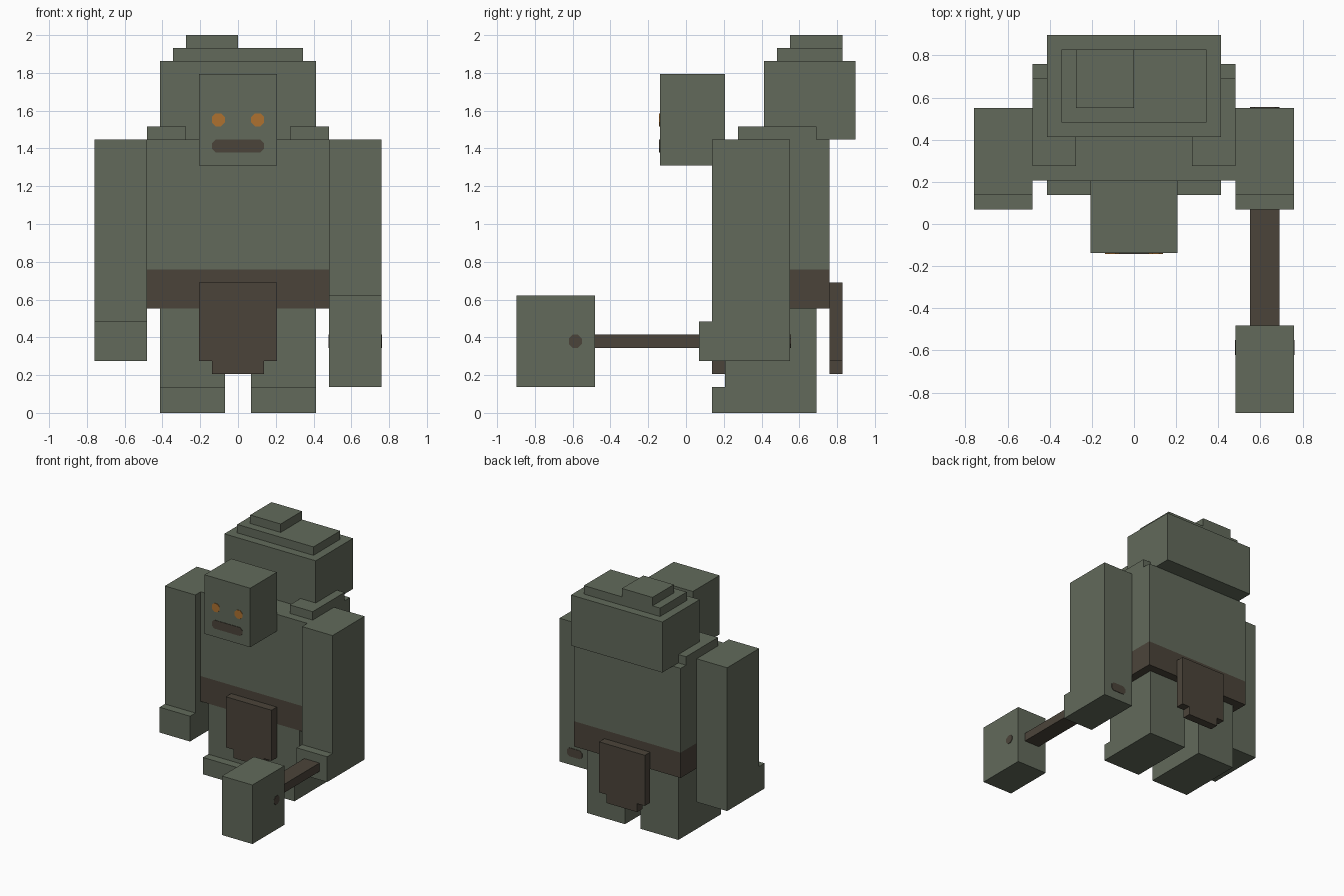
import bpy
import bmesh

if "Cube" in bpy.data.objects:
    bpy.data.objects.remove(bpy.data.objects["Cube"], do_unlink=True)

U = 2 / 29  # one grid unit: the model is 29 units tall


def srgb(r, g, b):
    conv = lambda c: c / 12.92 if c <= 0.04045 else ((c + 0.055) / 1.055) ** 2.4
    return tuple(conv(v / 255) for v in (r, g, b)) + (1.0,)


def material(name, colour):
    mat = bpy.data.materials.new(name)
    mat.use_nodes = True
    mat.diffuse_color = colour
    bsdf = next(n for n in mat.node_tree.nodes if n.type == 'BSDF_PRINCIPLED')
    bsdf.inputs["Base Color"].default_value = colour
    bsdf.inputs["Roughness"].default_value = 0.9
    return mat


STONE = material("mossy stone", srgb(98, 106, 91))
BROWN = material("dark brown", srgb(75, 68, 58))
ORANGE = material("eye orange", srgb(174, 113, 48))


def finish(name, bm, mat):
    bmesh.ops.recalc_face_normals(bm, faces=bm.faces)
    mesh = bpy.data.meshes.new(name)
    bm.to_mesh(mesh)
    bm.free()
    mesh.materials.append(mat)
    obj = bpy.data.objects.new(name, mesh)
    bpy.context.collection.objects.link(obj)
    return obj


def box(name, xr, yr, zr, mat=STONE):
    """Block between the given ranges, in grid units."""
    bm = bmesh.new()
    bmesh.ops.create_cube(bm, size=1)
    for v in bm.verts:
        v.co = [U * r[1 if c > 0 else 0] for c, r in zip(v.co, (xr, yr, zr))]
    return finish(name, bm, mat)


def plate(name, axis, centre, width, height, out, mat, cut=0.29):
    """Thin painted plate with clipped corners, raised along axis x or y."""
    bm = bmesh.new()
    w, h = width / 2, height / 2
    outline = [(w, h - cut), (w - cut, h), (cut - w, h), (-w, h - cut),
               (-w, cut - h), (cut - w, -h), (w - cut, -h), (w, cut - h)]
    cx, cy, cz = (c * U for c in centre)
    depth = 0.004 * out
    if axis == 'y':
        pts = [(cx + a * U, cy, cz + b * U) for a, b in outline]
        move = (0, depth, 0)
    else:
        pts = [(cx, cy + a * U, cz + b * U) for a, b in outline]
        move = (depth, 0, 0)
    face = bm.faces.new([bm.verts.new(p) for p in pts])
    ext = bmesh.ops.extrude_face_region(bm, geom=[face], use_keep_orig=True)
    bmesh.ops.translate(bm, vec=move, verts=[
        g for g in ext["geom"] if isinstance(g, bmesh.types.BMVert)])
    return finish(name, bm, mat)


# Body and belt
box("torso", (-7, 7), (3, 11), (11, 21))
box("belt", (-7, 7), (3, 11), (8, 11), BROWN)

# Head with mouth
box("head", (-3, 3), (-2, 3), (19, 26))
plate("mouth", 'y', (0, -2, 20.5), 4, 1, -1, BROWN)

# Stepped rock on the back
box("back_rock", (-6, 6), (6, 13), (21, 27))
box("back_rock_step", (-5, 5), (7, 12), (27, 28))
box("back_rock_peak", (-4, 0), (8, 12), (28, 29))

# Mirrored limbs, shoulder slabs and eyes
for side, s in (("left", 1), ("right", -1)):
    span = lambda a, b: tuple(sorted((a * s, b * s)))
    box(side + "_arm", span(7, 11), (2, 8), (4, 21))
    box(side + "_hand", span(7, 11), (1, 2), (4, 7))
    box(side + "_leg", span(1, 6), (3, 10), (0, 8))
    box(side + "_foot", span(1, 6), (2, 3), (0, 2))
    box(side + "_shoulder_slab", span(4, 7), (4, 10), (21, 22))
    plate(side + "_eye", 'y', (1.5 * s, -2, 22.5), 1, 1, -1, ORANGE)

# Loincloth flaps
for place, y in (("front", 2), ("back", 11)):
    box(place + "_cloth", (-3, 3), (y, y + 1), (4, 10), BROWN)
    box(place + "_cloth_tip", (-2, 2), (y, y + 1), (3, 4), BROWN)

# Hammer held in the left hand
box("hammer_head", (7, 11), (-13, -7), (2, 9))
box("hammer_handle", (8, 10), (-7, 1), (5, 6), BROWN)
plate("hammer_handle_end", 'y', (9, 8, 5.5), 2, 1, 1, BROWN)
plate("hammer_pin_outer", 'x', (11, -8.5, 5.5), 1, 1, 1, BROWN)
plate("hammer_pin_inner", 'x', (7, -8.5, 5.5), 1, 1, -1, BROWN)
